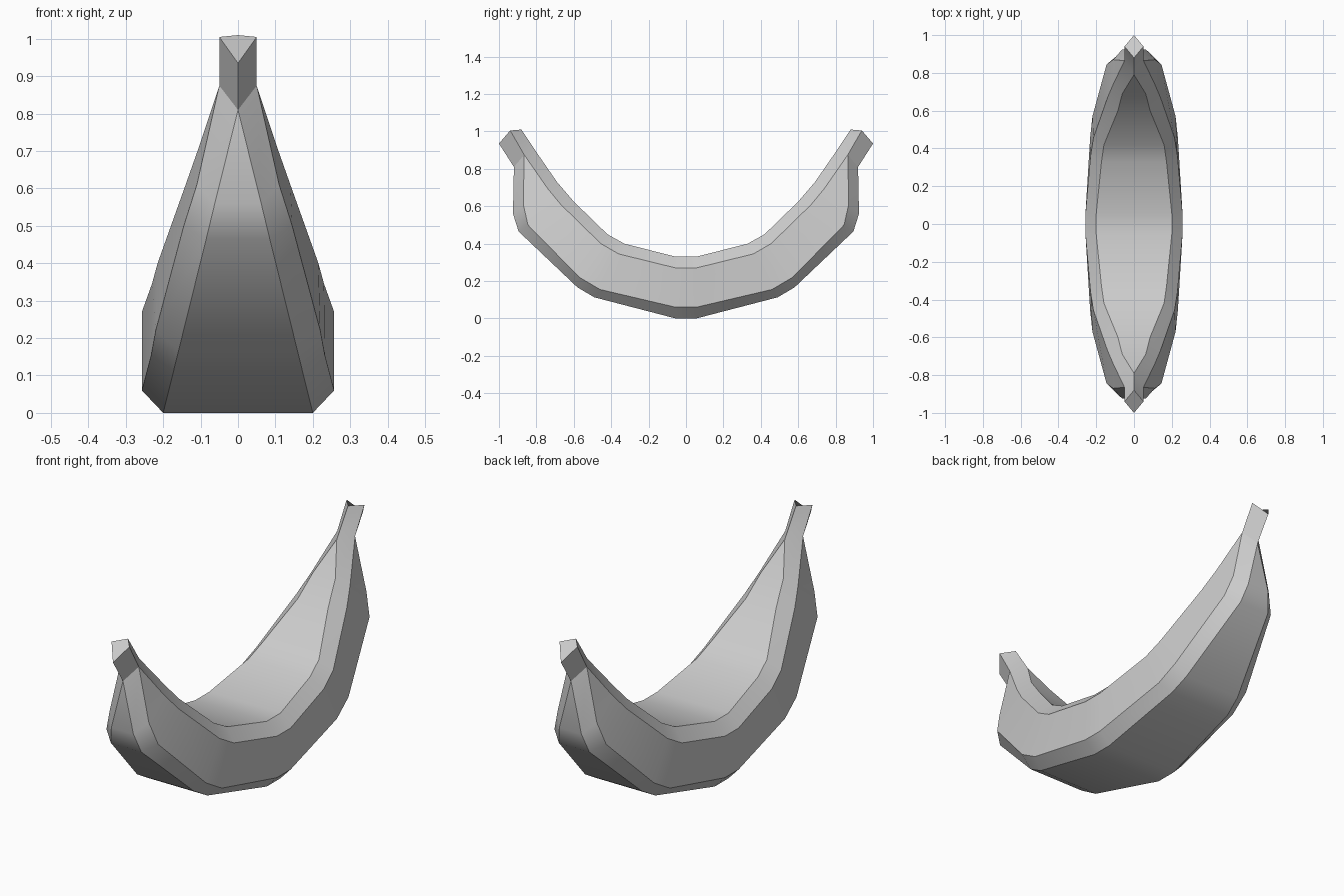
import bpy, bmesh

if "Cube" in bpy.data.objects:
    bpy.data.objects.remove(bpy.data.objects["Cube"])

# Cross-sections from tip to middle: (half width, y, z) for
# inner edge, upper side edge, lower side edge, outer edge
half = [
    [(0, .88, 1.01), (.05, .94, 1.005), (.05, .94, 1.005), (0, 1.0, .935)],
    [(0, .79, .875), (.05, .865, .875), (.05, .865, .875), (0, .92, .81)],
    [(.062, .69, .73), (.11, .74, .695), (.11, .87, .61), (.062, .925, .56)],
    [(.085, .60, .625), (.14, .67, .61), (.145, .845, .50), (.085, .895, .465)],
    [(.159, .42, .45), (.215, .455, .40), (.22, .57, .22), (.159, .58, .166)],
    [(.172, .33, .40), (.23, .36, .345), (.232, .46, .155), (.172, .49, .113)],
    [(.20, .055, .33), (.257, .055, .27), (.257, .055, .06), (.20, .055, 0)],
]

# Mirror the half to the other tip
mirrored = [[(w, -y, z) for w, y, z in s] for s in half]
sections = mirrored + half[::-1]

# Loft the eight-sided body; the stems collapse to diamonds
bm = bmesh.new()
rings = []
for s in sections:
    pts = list(s) + [(-w, y, z) for w, y, z in reversed(s)]
    rings.append([bm.verts.new(p) for p in pts])
for a, b in zip(rings, rings[1:]):
    for i in range(8):
        j = (i + 1) % 8
        bm.faces.new((a[i], a[j], b[j], b[i]))
bm.faces.new(rings[0])
bm.faces.new(rings[-1])
bmesh.ops.remove_doubles(bm, verts=bm.verts[:], dist=0.0005)
bmesh.ops.recalc_face_normals(bm, faces=bm.faces[:])

mesh = bpy.data.meshes.new("banana")
bm.to_mesh(mesh)
bm.free()
banana = bpy.data.objects.new("banana", mesh)
bpy.context.collection.objects.link(banana)

# Smooth along the length, crisp ridges
bpy.context.view_layer.objects.active = banana
banana.select_set(True)
bpy.ops.object.shade_smooth_by_angle(angle=0.54)
